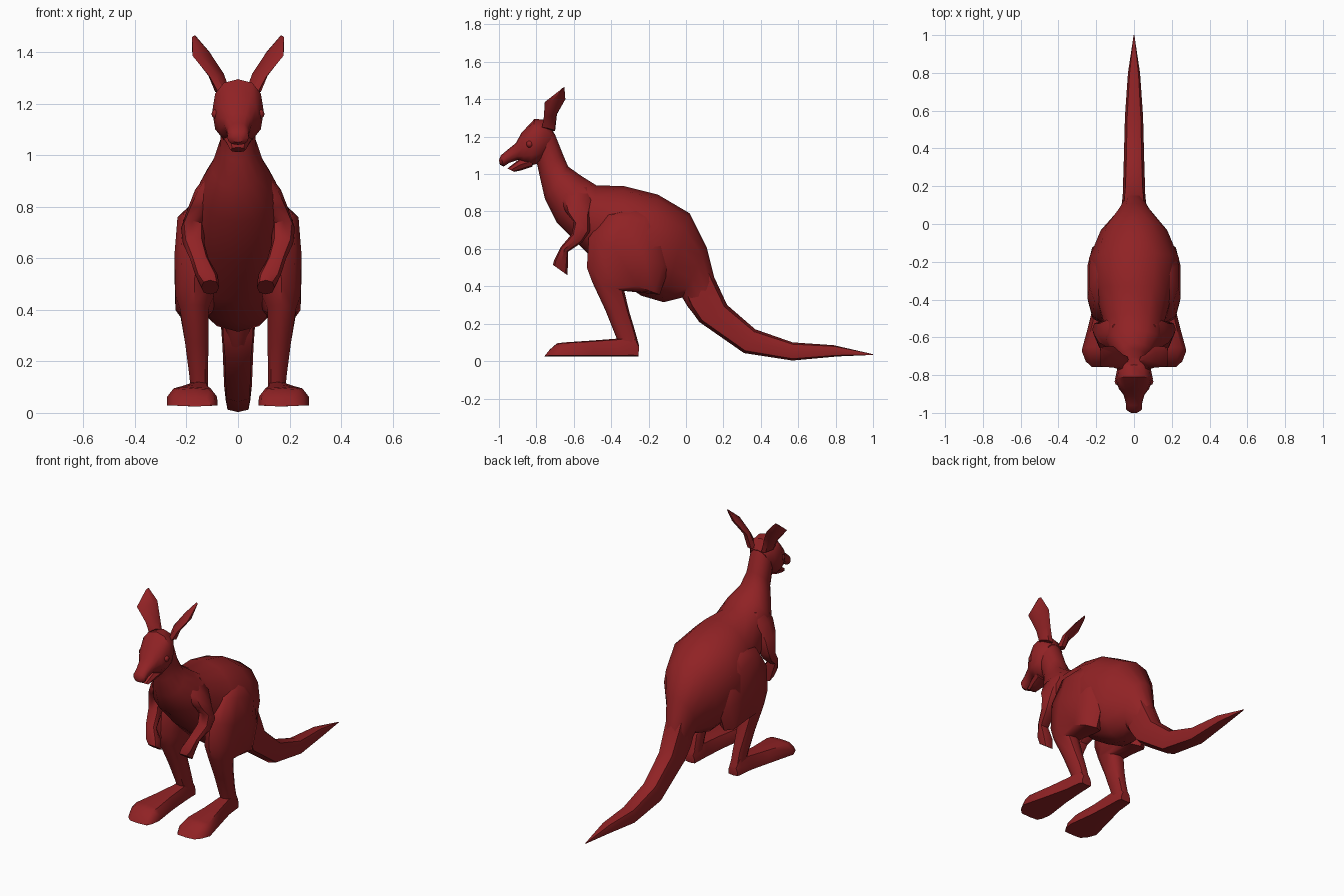
import bpy
import bmesh
from math import cos, sin, pi, radians, copysign
from mathutils import Vector

if "Cube" in bpy.data.objects:
    bpy.data.objects.remove(bpy.data.objects["Cube"])

# One flat colour for the whole animal
fur = bpy.data.materials.new("dark red")
fur.use_nodes = True
colour = (0.28, 0.016, 0.018, 1)
fur.diffuse_color = colour
fur.node_tree.nodes["Principled BSDF"].inputs["Base Color"].default_value = colour


def finish(name, bm):
    """Turn a bmesh into a smooth shaded, coloured object."""
    bmesh.ops.recalc_face_normals(bm, faces=bm.faces)
    mesh = bpy.data.meshes.new(name)
    bm.to_mesh(mesh)
    bm.free()
    mesh.materials.append(fur)
    part = bpy.data.objects.new(name, mesh)
    bpy.context.collection.objects.link(part)
    bpy.ops.object.select_all(action="DESELECT")
    part.select_set(True)
    bpy.context.view_layer.objects.active = part
    bpy.ops.object.shade_smooth_by_angle(angle=radians(45))


def loft(name, sections, sides=10, square=0.85, axis=(1, 0, 0), side=1, flare=0):
    """Skin closed rings; each section is (start point, end point, half width).
    Flare widens every ring towards its end point."""
    bm = bmesh.new()
    axis = Vector(axis).normalized()
    rings = []
    for start, end, width in sections:
        start, end = Vector(start), Vector(end)
        middle, reach = (start + end) / 2, (start - end) / 2
        ring = []
        for step in range(sides):
            angle = 2 * pi * step / sides
            across, along = sin(angle), cos(angle)
            across = copysign(abs(across) ** square, across)
            along = copysign(abs(along) ** square, along)
            spread = width * (1 - flare * along)
            point = middle + reach * along + axis * spread * across
            point.x *= side
            ring.append(bm.verts.new(point))
        rings.append(ring)
    for lower, upper in zip(rings, rings[1:]):
        for i in range(sides):
            j = (i + 1) % sides
            bm.faces.new((lower[i], lower[j], upper[j], upper[i]))
    bm.faces.new(rings[0])
    bm.faces.new(rings[-1])
    finish(name, bm)


def outline(rows):
    """Side outline rows: y, z of one edge, y, z of the other, half width, x."""
    sections = []
    for y, z, other_y, other_z, width, *shift in rows:
        x = shift[0] if shift else 0
        sections.append(((x, y, z), (x, other_y, other_z), width))
    return sections


# Tail, rooted inside the rump
loft("tail", outline([
    (1, .037, 1, .033, .002),
    (.79, .085, .81, .025, .032),
    (.57, .1, .57, .003, .048),
    (.37, .17, .31, .043, .054),
    (.22, .3, .07, .21, .06),
    (.15, .45, .02, .28, .068),
    (.1, .57, -.01, .35, .07)]), sides=8, square=.65, flare=.08)

# Trunk and neck in one skin
loft("body", outline([
    (.19, .33, .05, .24, .045),
    (.15, .45, .01, .29, .068),
    (.11, .61, -.02, .34, .095),
    (.02, .79, -.12, .315, .18),
    (-.15, .89, -.24, .35, .245),
    (-.33, .935, -.36, .43, .215),
    (-.48, .94, -.53, .58, .17),
    (-.56, .99, -.69, .74, .15),
    (-.63, 1.04, -.755, .87, .1),
    (-.66, 1.11, -.78, .98, .07),
    (-.7, 1.21, -.8, 1.07, .07),
    (-.74, 1.28, -.82, 1.1, .07)]), sides=14, square=.93)

# Head with upper muzzle
loft("head", outline([
    (-.71, 1.23, -.745, 1.12, .06),
    (-.745, 1.29, -.78, 1.06, .088),
    (-.81, 1.295, -.83, 1.045, .1),
    (-.88, 1.22, -.865, 1.06, .08),
    (-.91, 1.165, -.9, 1.075, .055),
    (-.96, 1.125, -.945, 1.06, .042),
    (-.99, 1.1, -.975, 1.04, .042),
    (-1, 1.075, -.995, 1.05, .02)]), sides=12)

# Lower jaw, hanging slightly open
loft("lower_jaw", outline([
    (-.82, 1.1, -.82, 1.04, .06),
    (-.89, 1.08, -.88, 1.02, .045),
    (-.955, 1.03, -.92, 1.012, .03)]), sides=8)

for label, side in (("left", 1), ("right", -1)):
    # Thigh sunk into the hip, and shin
    loft(label + "_leg", outline([
        (-.28, .82, -.18, .8, .05, .13),
        (-.43, .785, -.12, .7, .08, .158),
        (-.52, .66, -.09, .5, .083, .167),
        (-.53, .5, -.14, .355, .078, .168),
        (-.5, .42, -.33, .375, .058, .17),
        (-.43, .27, -.305, .27, .047, .16),
        (-.37, .12, -.275, .17, .037, .152),
        (-.35, .05, -.25, .08, .036, .15)]), square=.8, side=side)

    # Long flat foot, flared at the sole and splayed at the toes
    loft(label + "_foot", outline([
        (-.25, .08, -.255, .025, .032, .15),
        (-.28, .13, -.28, .025, .038, .152),
        (-.37, .12, -.37, .025, .044, .155),
        (-.5, .11, -.5, .025, .064, .167),
        (-.65, .1, -.675, .025, .097, .178),
        (-.69, .095, -.73, .025, .082, .172),
        (-.73, .06, -.758, .025, .058, .165)]),
        sides=8, square=.38, side=side, flare=.18)

    # Shoulder, arm folded at the elbow, and hanging paw
    loft(label + "_arm", outline([
        (-.65, .93, -.52, .93, .03, .09),
        (-.67, .87, -.49, .86, .055, .112),
        (-.645, .8, -.51, .77, .05, .148),
        (-.6, .745, -.515, .69, .045, .176),
        (-.61, .68, -.555, .635, .042, .172),
        (-.67, .61, -.63, .585, .036, .15),
        (-.705, .54, -.63, .53, .044, .122),
        (-.712, .515, -.635, .46, .034, .108)]), sides=8, side=side)

    # Leaf shaped ear, opening forward and outward
    loft(label + "_ear", [
        ((.08, -.77, 1.25), (.035, -.7, 1.23), .026),
        ((.11, -.76, 1.305), (.06, -.69, 1.32), .022),
        ((.176, -.755, 1.385), (.11, -.645, 1.4), .022),
        ((.178, -.665, 1.455), (.166, -.65, 1.465), .005)],
        sides=6, axis=(1, .7, 0), side=side)

    # Small raised eye
    bm = bmesh.new()
    bmesh.ops.create_uvsphere(bm, u_segments=8, v_segments=6, radius=.02)
    bmesh.ops.translate(bm, verts=bm.verts, vec=(side * .083, -.835, 1.16))
    finish(label + "_eye", bm)
